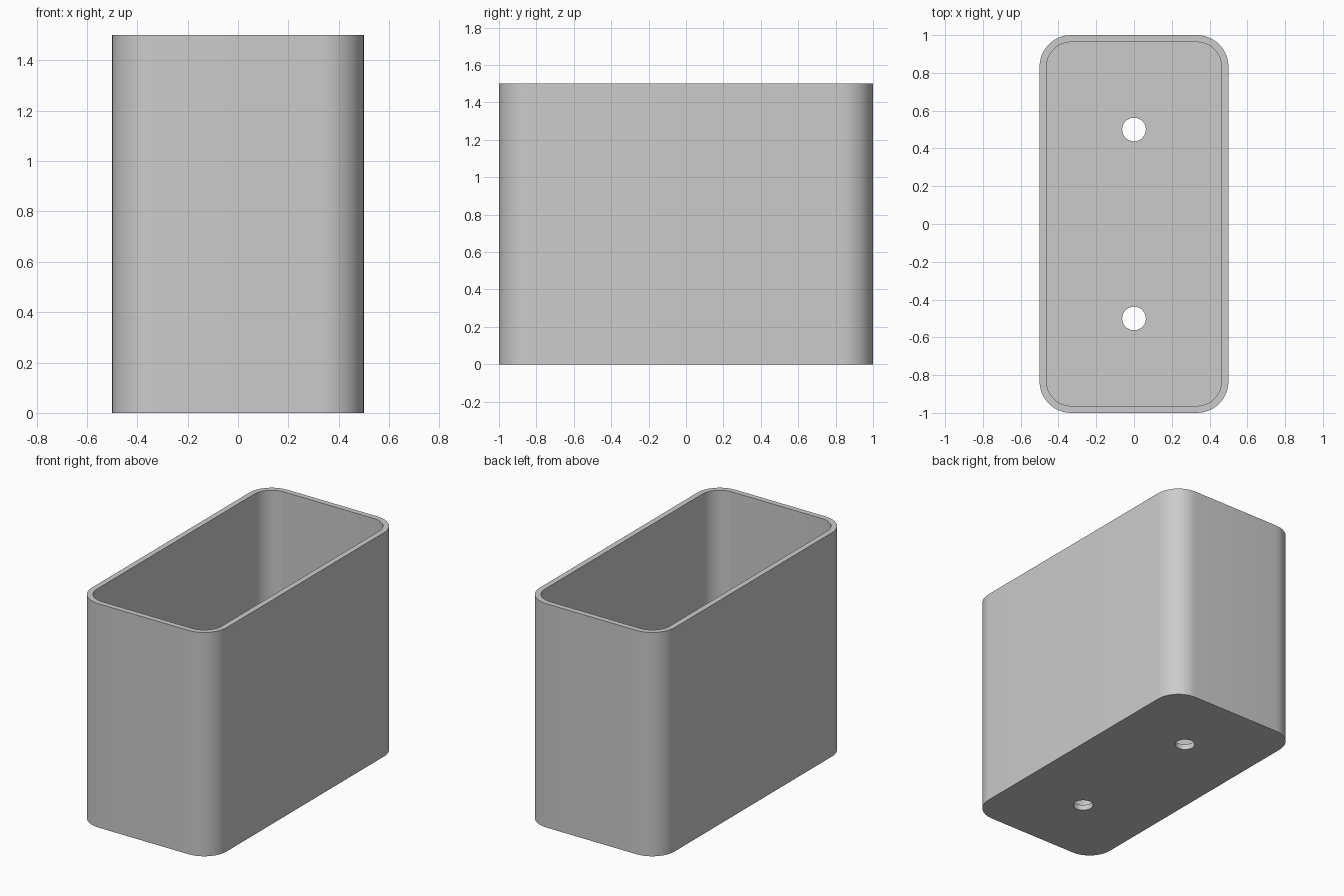
import bpy
import bmesh
from math import cos, sin, pi

old = bpy.data.objects.get("Cube")
if old:
    bpy.data.objects.remove(old, do_unlink=True)

WIDTH, DEPTH, HEIGHT = 1.0, 2.0, 1.5
WALL = 0.037
CORNER = 0.167

grey = bpy.data.materials.new("plain_grey")
grey.use_nodes = True
colour = (0.6, 0.6, 0.6, 1)
grey.diffuse_color = colour
grey.node_tree.nodes["Principled BSDF"].inputs["Base Color"].default_value = colour


def rounded_outline(hx, hy, r, steps=12):
    """Counter-clockwise rounded rectangle, one arc per corner."""
    points = []
    for quarter, (sx, sy) in enumerate([(1, 1), (-1, 1), (-1, -1), (1, -1)]):
        for i in range(steps + 1):
            a = (quarter + i / steps) * pi / 2
            points.append((sx * (hx - r) + r * cos(a), sy * (hy - r) + r * sin(a)))
    return points


def prism(name, outline, bottom, top):
    bm = bmesh.new()
    base = bm.faces.new([bm.verts.new((x, y, bottom)) for x, y in outline])
    raised = bmesh.ops.extrude_face_region(bm, geom=[base], use_keep_orig=True)
    verts = [g for g in raised["geom"] if isinstance(g, bmesh.types.BMVert)]
    bmesh.ops.translate(bm, verts=verts, vec=(0, 0, top - bottom))
    bmesh.ops.recalc_face_normals(bm, faces=bm.faces)
    mesh = bpy.data.meshes.new(name)
    bm.to_mesh(mesh)
    bm.free()
    mesh.materials.append(grey)
    obj = bpy.data.objects.new(name, mesh)
    bpy.context.collection.objects.link(obj)
    return obj


# Outer body
body = prism("planter_box", rounded_outline(WIDTH / 2, DEPTH / 2, CORNER), 0, HEIGHT)

# Hollow interior and two round drain holes in the floor
inner = rounded_outline(WIDTH / 2 - WALL, DEPTH / 2 - WALL, CORNER - WALL)
cutters = [prism("interior_cutter", inner, WALL, HEIGHT + 0.2)]
for label, y in (("front", -0.5), ("back", 0.5)):
    circle = [(0.0625 * cos(i * pi / 24), y + 0.0625 * sin(i * pi / 24)) for i in range(48)]
    cutters.append(prism(label + "_drain_cutter", circle, -0.1, WALL + 0.1))

bpy.context.view_layer.objects.active = body
body.select_set(True)
for cutter in cutters:
    cutter.hide_render = True
    cut = body.modifiers.new(cutter.name, "BOOLEAN")
    cut.operation = "DIFFERENCE"
    cut.solver = "EXACT"
    cut.object = cutter
    bpy.ops.object.modifier_apply(modifier=cut.name)
    bpy.data.objects.remove(cutter, do_unlink=True)

# Smooth walls with crisp rim and base
bpy.ops.object.shade_smooth_by_angle(angle=pi / 6)
